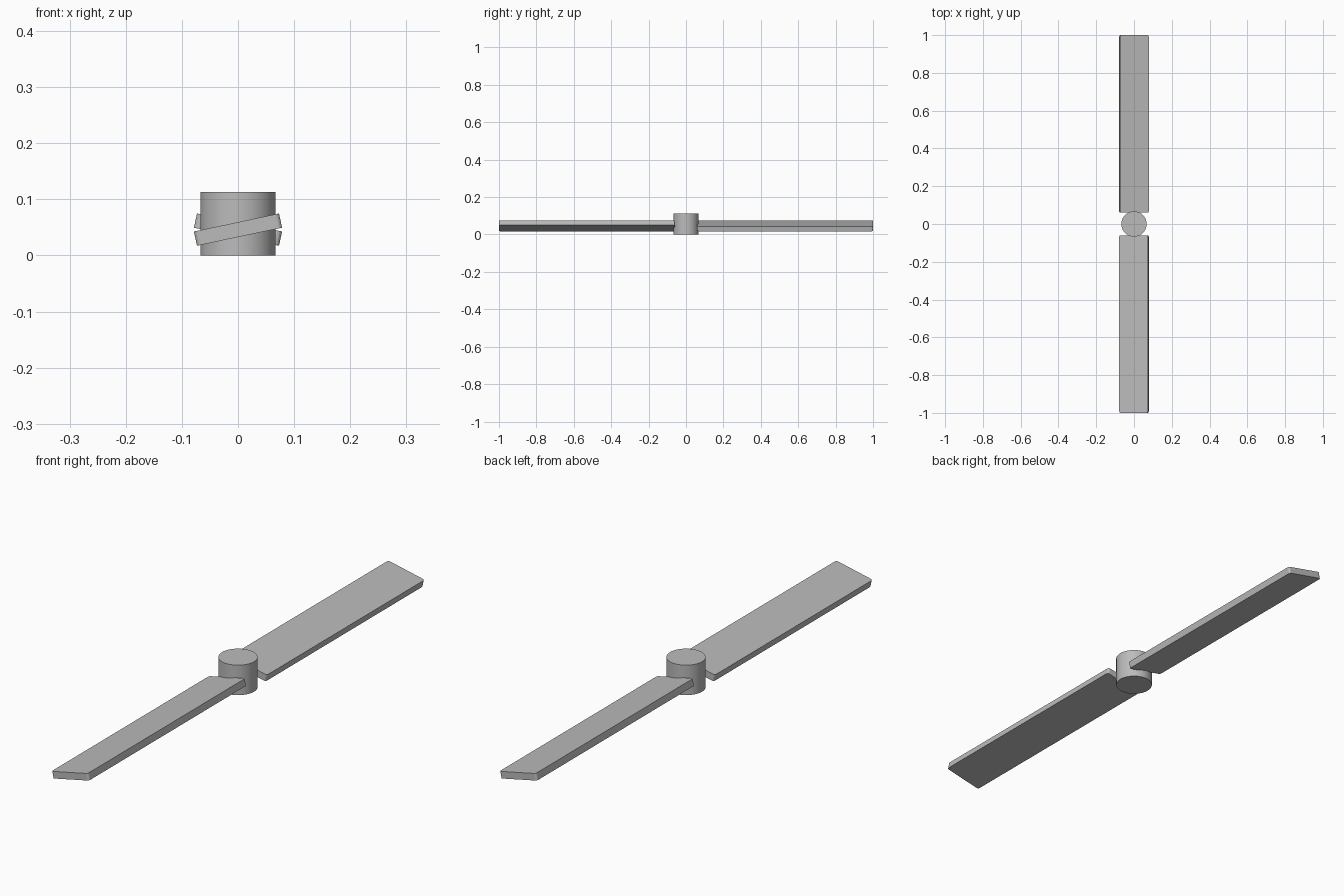
import bpy, bmesh, math
from mathutils import Matrix

cube = bpy.data.objects.get("Cube")
if cube:
    bpy.data.objects.remove(cube, do_unlink=True)

# Single grey material
GREY = (0.5, 0.5, 0.5, 1)
grey = bpy.data.materials.new("grey")
grey.use_nodes = True
grey.diffuse_color = GREY
grey.node_tree.nodes["Principled BSDF"].inputs["Base Color"].default_value = GREY

HUB_R, HUB_H = 0.067, 0.113
ROOT, TIP = 0.06, 1.0
WIDTH, THICK = 0.155, 0.026
PITCH, BLADE_Z = math.radians(12), 0.046


def blade(name, turn):
    """Pitched flat blade reaching toward -y, then turned about the hub axis."""
    bm = bmesh.new()
    bmesh.ops.create_cube(bm, size=1)
    bmesh.ops.scale(bm, vec=(WIDTH, TIP - ROOT, THICK), verts=bm.verts)
    # Slightly rounded plan corners
    corners = [e for e in bm.edges
               if abs(e.verts[0].co.z - e.verts[1].co.z) > THICK / 2]
    bmesh.ops.bevel(bm, geom=corners, offset=0.008, segments=3,
                    profile=0.5, affect='EDGES')
    bm.transform(Matrix.Rotation(turn, 4, 'Z')
                 @ Matrix.Translation((0, -(ROOT + TIP) / 2, BLADE_Z))
                 @ Matrix.Rotation(-PITCH, 4, 'Y'))
    mesh = bpy.data.meshes.new(name)
    bm.to_mesh(mesh)
    bm.free()
    mesh.materials.append(grey)
    bpy.context.collection.objects.link(bpy.data.objects.new(name, mesh))


# Hub
bpy.ops.mesh.primitive_cylinder_add(vertices=64, radius=HUB_R, depth=HUB_H,
                                    location=(0, 0, HUB_H / 2))
hub = bpy.context.object
hub.name = "hub"
hub.data.materials.append(grey)
bpy.ops.object.shade_smooth_by_angle(angle=math.radians(30))

# Two opposite blades
blade("front_blade", 0)
blade("back_blade", math.pi)
